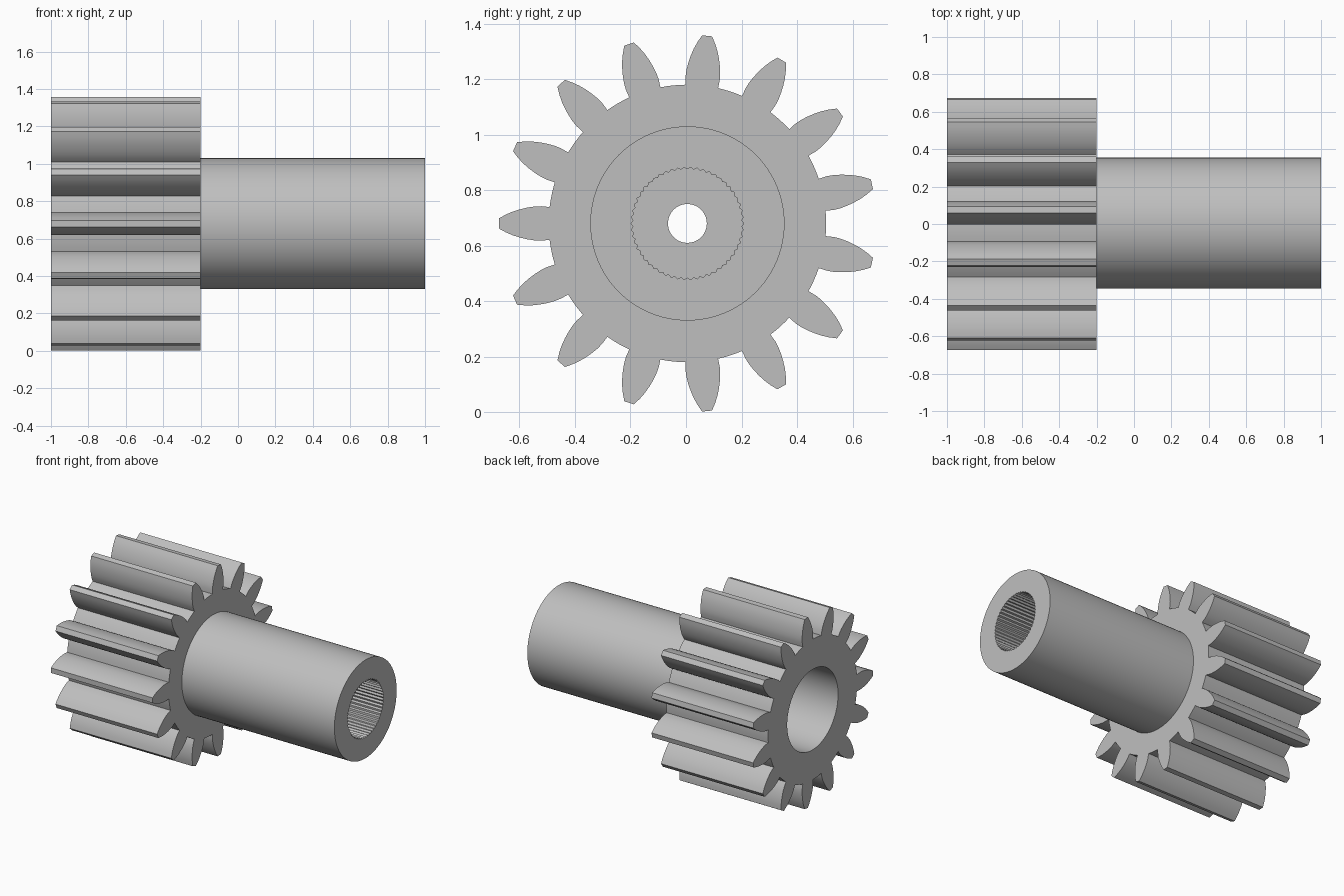
import bpy
import bmesh
from math import sin, cos, asin, tau, radians

cube = bpy.data.objects.get("Cube")
if cube:
    bpy.data.objects.remove(cube, do_unlink=True)

CENTRE_Y, CENTRE_Z = 0.005, 0.68
TEETH = 15
SERRATIONS = 54


def polar(r, a):
    return r * cos(a), r * sin(a)


def circle(r, n=96):
    return [polar(r, tau * i / n) for i in range(n)]


def gear_outline():
    # One flank as (radius, half width), mirrored about each tooth axis
    flank = [(0.5, 0.059), (0.53, 0.062), (0.555, 0.061), (0.58, 0.057),
             (0.605, 0.051), (0.63, 0.043), (0.655, 0.032), (0.68, 0.018)]
    half = [(r, asin(w / r)) for r, w in flank]
    pitch = tau / TEETH
    root_half = half[0][1]
    points = []
    for i in range(TEETH):
        mid = tau / 2 + i * pitch
        points += [polar(r, mid - a) for r, a in half]
        points += [polar(r, mid + a) for r, a in reversed(half)]
        gap = pitch - 2 * root_half
        points += [polar(0.5, mid + root_half + gap * k / 4) for k in (1, 2, 3)]
    return points


def serrated_outline():
    n = SERRATIONS * 2
    return [polar(0.195 if i % 2 else 0.203, tau * i / n) for i in range(n)]


gear = gear_outline()
shaft = circle(0.35)
spline = serrated_outline()
hole = circle(0.07, 48)
bore = circle(0.286)

# Closed chain of sections: teeth, shaft, splined socket, web hole, wide bore
sections = [(gear, -1.0), (gear, -0.2), (shaft, -0.2), (shaft, 1.0),
            (spline, 1.0), (spline, -0.1), (hole, -0.1), (hole, -0.2),
            (bore, -0.2), (bore, -1.0)]

bm = bmesh.new()
rings = []
for outline, x in sections:
    verts = [bm.verts.new((x, CENTRE_Y + y, CENTRE_Z + z)) for y, z in outline]
    edges = [bm.edges.new((v, verts[i - 1])) for i, v in enumerate(verts)]
    rings.append((outline, verts, edges))

for i, (outline, verts, edges) in enumerate(rings):
    next_outline, next_verts, next_edges = rings[(i + 1) % len(rings)]
    if outline is next_outline:
        # Straight wall along the axis
        for j in range(len(verts)):
            bm.faces.new((verts[j - 1], verts[j], next_verts[j], next_verts[j - 1]))
    else:
        # Flat ring between two outlines
        bmesh.ops.triangle_fill(bm, edges=edges + next_edges,
                                use_beauty=True, normal=(1, 0, 0))

bmesh.ops.recalc_face_normals(bm, faces=bm.faces)
mesh = bpy.data.meshes.new("pinion_gear_and_shaft")
bm.to_mesh(mesh)
bm.free()

# Plain grey metal
steel = bpy.data.materials.new("grey_steel")
steel.use_nodes = True
colour = (0.52, 0.52, 0.52, 1.0)
steel.diffuse_color = colour
steel.node_tree.nodes["Principled BSDF"].inputs["Base Color"].default_value = colour
mesh.materials.append(steel)

pinion = bpy.data.objects.new("pinion_gear_and_shaft", mesh)
bpy.context.collection.objects.link(pinion)
bpy.ops.object.select_all(action="DESELECT")
pinion.select_set(True)
bpy.context.view_layer.objects.active = pinion
bpy.ops.object.shade_smooth_by_angle(angle=radians(30))
